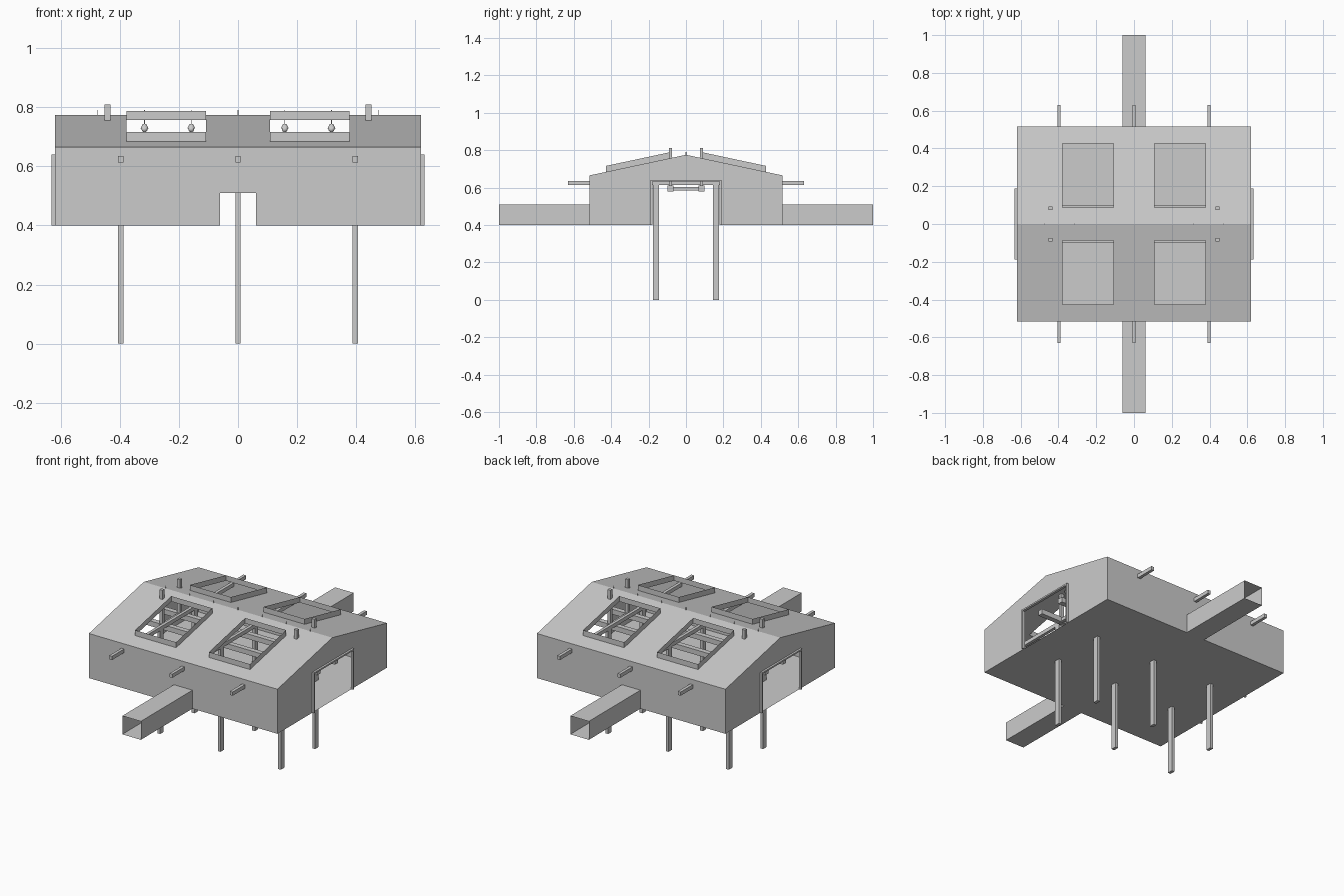
import bpy, bmesh
from mathutils import Vector

if "Cube" in bpy.data.objects:
    bpy.data.objects.remove(bpy.data.objects["Cube"])

W, D = 0.62, 0.515            # half width, half depth of the cabin
FLOOR, EAVE, RIDGE = 0.40, 0.665, 0.775


def roof_z(y):
    return RIDGE - (RIDGE - EAVE) * abs(y) / D


def sheet(name, polys, center):
    """Thin sheet object from polygons, faces turned away from center."""
    bm = bmesh.new()
    for p in polys:
        bm.faces.new([bm.verts.new(v) for v in p])
    bmesh.ops.remove_doubles(bm, verts=bm.verts, dist=1e-5)
    bm.normal_update()
    for f in bm.faces:
        if f.normal.dot(f.calc_center_median() - Vector(center)) < 0:
            f.normal_flip()
    me = bpy.data.meshes.new(name)
    bm.to_mesh(me)
    bm.free()
    ob = bpy.data.objects.new(name, me)
    bpy.context.collection.objects.link(ob)
    return ob


def box(name, x0, x1, y0, y1, z0, z1):
    bpy.ops.mesh.primitive_cube_add(size=1, location=((x0 + x1) / 2, (y0 + y1) / 2, (z0 + z1) / 2))
    ob = bpy.context.object
    ob.name = name
    ob.scale = (x1 - x0, y1 - y0, z1 - z0)
    return ob


MID = (0, 0, 0.55)

# Roof slopes with four open skylights
xs = [-W, -0.378, -0.108, 0.108, 0.378, W]
ys = [-D, -0.427, -0.087, 0, 0.087, 0.427, D]
roof = []
for i in range(5):
    for j in range(6):
        if i in (1, 3) and j in (1, 4):
            continue
        a, b, c, d = xs[i], xs[i + 1], ys[j], ys[j + 1]
        roof.append([(a, c, roof_z(c)), (b, c, roof_z(c)), (b, d, roof_z(d)), (a, d, roof_z(d))])
sheet("roof", roof, MID)

# Floor
sheet("floor", [[(-W, -D, FLOOR), (W, -D, FLOOR), (W, D, FLOOR), (-W, D, FLOOR)]], MID)

# Front and back walls, notched for the ducts; gable walls, notched for the doors
DW, DH = 0.061, 0.51
GW, GH = 0.185, 0.637
walls = []
for s in (-1, 1):
    prof = [(-W, FLOOR), (-DW, FLOOR), (-DW, DH), (DW, DH), (DW, FLOOR), (W, FLOOR), (W, EAVE), (-W, EAVE)]
    walls.append([(x, s * D, z) for x, z in prof])
    gable = [(-D, FLOOR), (-GW, FLOOR), (-GW, GH), (GW, GH), (GW, FLOOR), (D, FLOOR),
             (D, EAVE), (0, RIDGE), (-D, EAVE)]
    walls.append([(s * W, y, z) for y, z in gable])
sheet("walls", walls, MID)

# Open-ended ducts front and back
for s, tag in ((-1, "front"), (1, "back")):
    ring = [(-DW, FLOOR), (DW, FLOOR), (DW, DH), (-DW, DH)]
    polys = []
    for k in range(4):
        (xa, za), (xb, zb) = ring[k], ring[(k + 1) % 4]
        polys.append([(xa, s * D, za), (xb, s * D, zb), (xb, s, zb), (xa, s, za)])
    sheet(tag + "_duct", polys, (0, s * 0.75, 0.455))

# Skylight curbs standing on the roof
for i in (1, 3):
    for j in (1, 4):
        ring = [(xs[i], ys[j]), (xs[i + 1], ys[j]), (xs[i + 1], ys[j + 1]), (xs[i], ys[j + 1])]
        polys = []
        for k in range(4):
            (xa, ya), (xb, yb) = ring[k], ring[(k + 1) % 4]
            za, zb = roof_z(ya), roof_z(yb)
            polys.append([(xa, ya, za), (xb, yb, zb), (xb, yb, zb + 0.032), (xa, ya, za + 0.032)])
        cy = (ys[j] + ys[j + 1]) / 2
        sheet("skylight_curb", polys, ((xs[i] + xs[i + 1]) / 2, cy, roof_z(cy)))

# Door frames in the gable ends
for s in (-1, 1):
    x0, x1 = sorted((s * 0.616, s * 0.632))
    for t in (-1, 1):
        y0, y1 = sorted((t * 0.18, t * 0.189))
        box("door_jamb", x0, x1, y0, y1, FLOOR, 0.632)
    box("door_head", x0, x1, -0.189, 0.189, 0.632, 0.641)

# Stilts and the crossbeams they carry
for x in (-0.397, 0, 0.397):
    box("crossbeam", x - 0.009, x + 0.009, -0.63, 0.63, 0.613, 0.635)
    for s in (-1, 1):
        box("stilt_leg", x - 0.009, x + 0.009, s * 0.161 - 0.016, s * 0.161 + 0.016, 0, 0.613)

# Inner rails with ties, hung from posts that rise through the roof
for s in (-1, 1):
    box("inner_rail", -0.59, 0.59, s * 0.083 - 0.015, s * 0.083 + 0.015, 0.58, 0.61)
    for x in (-0.442, 0.442):
        box("hanger_post", x - 0.01, x + 0.01, s * 0.083 - 0.009, s * 0.083 + 0.009, 0.578, 0.81)
for x in (-0.442, 0.442):
    box("rail_tie", x - 0.01, x + 0.01, -0.1, 0.1, 0.585, 0.604)

# Pendant lamps along the ridge
for k in range(-3, 4):
    x = k * 0.1583
    bpy.ops.mesh.primitive_cylinder_add(vertices=8, radius=0.0015, depth=0.055, location=(x, 0, 0.7635))
    bpy.context.object.name = "lamp_rod"
    bpy.ops.mesh.primitive_cone_add(vertices=16, radius1=0.014, radius2=0.006, depth=0.016, location=(x, 0, 0.736))
    bpy.context.object.name = "lamp_shade"
    bpy.ops.mesh.primitive_uv_sphere_add(segments=12, ring_count=8, radius=0.01, location=(x, 0, 0.726))
    bpy.context.object.name = "lamp_bulb"
    bpy.ops.object.shade_smooth_by_angle()
